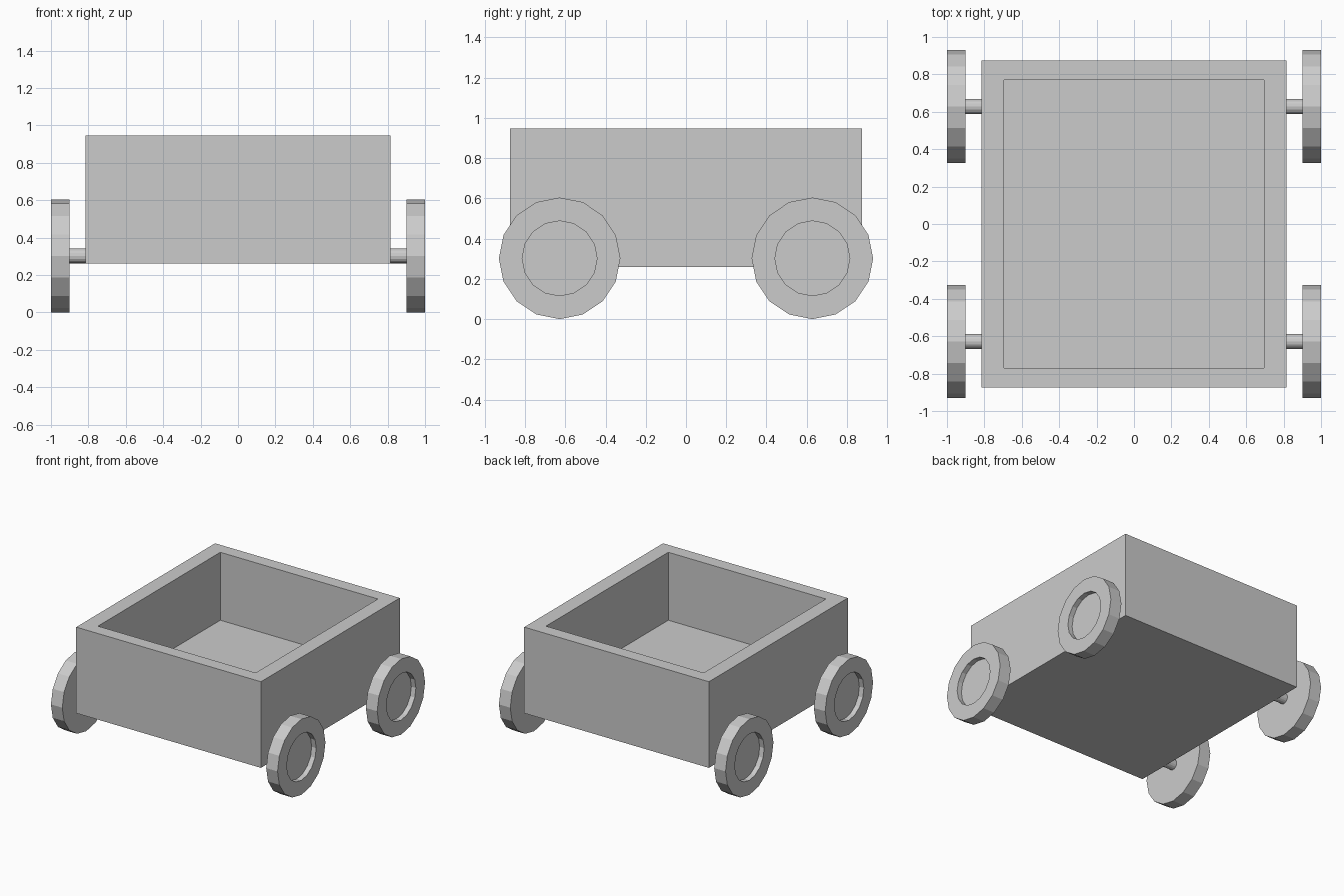
import bpy
import bmesh
from math import sin, cos, tau

if "Cube" in bpy.data.objects:
    bpy.data.objects.remove(bpy.data.objects["Cube"], do_unlink=True)

# Single flat grey
grey = bpy.data.materials.new("plain_grey")
grey.use_nodes = True
color = (0.6, 0.6, 0.6, 1)
grey.diffuse_color = color
grey.node_tree.nodes["Principled BSDF"].inputs["Base Color"].default_value = color


def loft(name, rings):
    """Closed flat-shaded solid: bridge successive rings and cap both ends."""
    bm = bmesh.new()
    loops = [[bm.verts.new(p) for p in ring] for ring in rings]
    count = len(loops[0])
    for a, b in zip(loops, loops[1:]):
        for i in range(count):
            j = (i + 1) % count
            bm.faces.new((a[i], a[j], b[j], b[i]))
    bm.faces.new(loops[0])
    bm.faces.new(loops[-1])
    bmesh.ops.recalc_face_normals(bm, faces=bm.faces)
    mesh = bpy.data.meshes.new(name)
    bm.to_mesh(mesh)
    bm.free()
    mesh.materials.append(grey)
    obj = bpy.data.objects.new(name, mesh)
    bpy.context.collection.objects.link(obj)
    return obj


def rectangle(half_x, half_y, z):
    return [(sx * half_x, sy * half_y, z)
            for sx, sy in ((-1, -1), (1, -1), (1, 1), (-1, 1))]


def circle(x, radius, sides=16):
    return [(x, radius * cos(tau * i / sides), radius * sin(tau * i / sides))
            for i in range(sides)]


# Open box with thick walls and floor
loft("cart_box", [rectangle(0.815, 0.875, 0.26), rectangle(0.815, 0.875, 0.947),
                  rectangle(0.696, 0.771, 0.947), rectangle(0.696, 0.771, 0.405)])

WHEEL_R, HUB_R, AXLE_R, AXLE_Y = 0.302, 0.186, 0.04, 0.628

for end, y in (("front", -AXLE_Y), ("back", AXLE_Y)):
    # Axle running under the box floor between the wheels
    axle = loft(end + "_axle", [circle(-0.91, AXLE_R), circle(0.91, AXLE_R)])
    axle.location = (0, y, WHEEL_R)
    # Wheels with a round recess on the outer face
    for side, s in (("left", 1), ("right", -1)):
        wheel = loft(f"{end}_{side}_wheel",
                     [circle(s * 0.9, WHEEL_R), circle(s, WHEEL_R),
                      circle(s, HUB_R), circle(s * 0.96, HUB_R)])
        wheel.location = (0, y, WHEEL_R)
